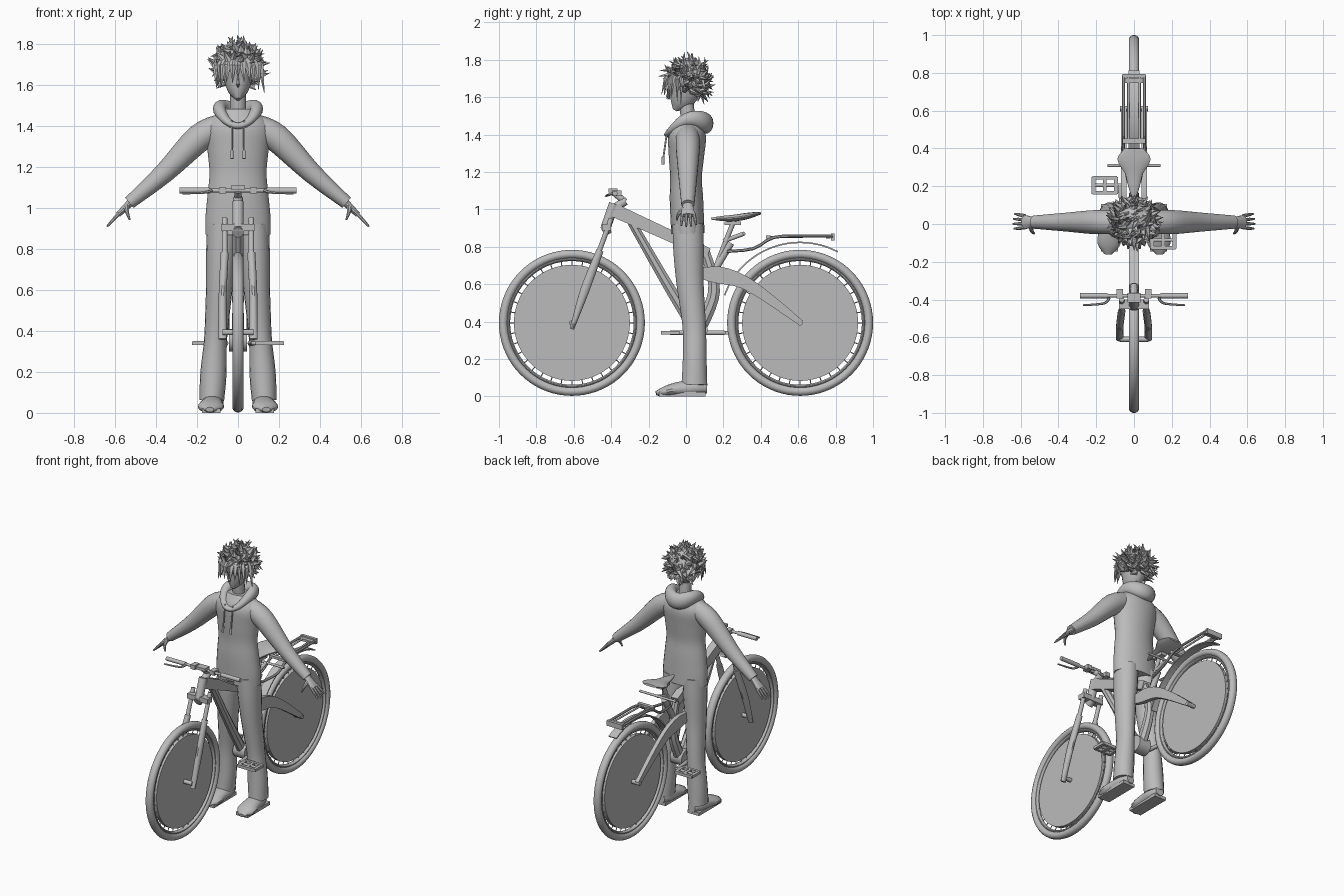
import bpy, bmesh, math, random
from mathutils import Vector as V

cube = bpy.data.objects.get("Cube")
if cube:
    bpy.data.objects.remove(cube)
random.seed(4)
X, Y, Z = V((1, 0, 0)), V((0, 1, 0)), V((0, 0, 1))
SIDES = (("left", 1), ("right", -1))
parts = []

grey = bpy.data.materials.new("plain grey")
grey.use_nodes = True
grey.diffuse_color = (.5, .5, .5, 1)
grey.node_tree.nodes["Principled BSDF"].inputs["Base Color"].default_value = grey.diffuse_color


def finish(name, bm):
    bmesh.ops.recalc_face_normals(bm, faces=bm.faces)
    mesh = bpy.data.meshes.new(name)
    bm.to_mesh(mesh)
    bm.free()
    mesh.materials.append(grey)
    part = bpy.data.objects.new(name, mesh)
    bpy.context.collection.objects.link(part)
    parts.append(part)


def along(values, t):
    """Smooth value at t through evenly spaced values; a lone number is constant."""
    if isinstance(values, float):
        return values
    last = len(values) - 1
    i = min(int(t * last), last - 1)
    u = t * last - i
    before, start, end, after = (values[max(0, min(last, i + k))] for k in (-1, 0, 1, 2))
    bend_in, bend_out = (end - before) / 2, (after - start) / 2
    ease = u * u * (3 - 2 * u)
    return start * (1 - ease) + end * ease + bend_in * (u * (1 - u) ** 2) - bend_out * (u * u * (1 - u))


def add_rings(bm, points, wides, deeps, axis, sides, closed=False):
    """Skin of elliptic rings; wide is the radius along the axis, deep across it."""
    count, rings = len(points), []
    grow = math.sqrt(2) if sides == 4 else 1
    for i, (point, wide, deep) in enumerate(zip(points, wides, deeps)):
        ahead = (i + 1) % count if closed else min(i + 1, count - 1)
        behind = i - 1 if closed else max(i - 1, 0)
        tangent = (points[ahead] - points[behind]).normalized()
        u = (axis - tangent * axis.dot(tangent)).normalized()
        w = tangent.cross(u)
        angles = [math.tau * (j + .5) / sides for j in range(sides)]
        rings.append([bm.verts.new(point + (u * wide * math.cos(a) + w * deep * math.sin(a)) * grow)
                      for a in angles])
    for i in range(count if closed else count - 1):
        low, high = rings[i], rings[(i + 1) % count]
        for j in range(sides):
            k = (j + 1) % sides
            bm.faces.new((low[j], low[k], high[k], high[j]))
    if not closed:
        bm.faces.new(rings[0])
        bm.faces.new(rings[-1])


def add_sweep(bm, path, wide, deep, axis, sides, steps):
    path = [V(p) for p in path]
    spots = [i / steps for i in range(steps + 1)]
    add_rings(bm, [along(path, t) for t in spots], [along(wide, t) for t in spots],
              [along(deep, t) for t in spots], axis, sides)


def sweep(name, path, wide, deep=None, axis=X, sides=12, steps=12):
    bm = bmesh.new()
    add_sweep(bm, path, wide, deep or wide, axis, sides, steps)
    finish(name, bm)


def rod(name, start, end, radius, sides=12):
    run = V(end) - V(start)
    sweep(name, (start, end), radius, axis=Y if abs(run.x) > abs(run.y) else X, sides=sides, steps=1)


def crossbar(name, reach, y, z, radius):
    rod(name, (-reach, y, z), (reach, y, z), radius, 32)


def box(name, centre, width, length, height):
    half = Y * length / 2
    sweep(name, (V(centre) - half, V(centre) + half), width / 2, height / 2, sides=4, steps=1)


def hoop(name, centre, radius, wide, deep):
    bm, count = bmesh.new(), 72
    angles = [math.tau * i / count for i in range(count)]
    add_rings(bm, [centre + (Y * math.cos(a) + Z * math.sin(a)) * radius for a in angles],
              [wide] * count, [deep] * count, X, 12, True)
    finish(name, bm)


# Wheels with short spokes round a solid disc
AXLE_Y, AXLE_Z = .61, .393
for label, y in (("front", -AXLE_Y), ("rear", AXLE_Y)):
    hub = V((0, y, AXLE_Z))
    hoop(label + "_tyre", hub, .367, .027, .024)
    hoop(label + "_rim", hub, .34, .016, .01)
    rod(label + "_disc", hub - X * .014, hub + X * .014, .31, 72)
    crossbar(label + "_axle", .075, y, AXLE_Z, .014)
    bm = bmesh.new()
    for i in range(36):
        a = math.tau * i / 36
        out = Y * math.cos(a) + Z * math.sin(a)
        add_sweep(bm, (hub + out * .3, hub + out * .336), .003, .003, X, 5, 1)
    finish(label + "_spokes", bm)

# Frame
sweep("top_tube", ((0, -.385, .995), (0, .12, .765)), .026, (.036, .028), sides=4, steps=1)
sweep("down_tube", ((0, -.29, .93), (0, -.1, .6), (0, .06, .34)), .028, (.025, .035), sides=8)
sweep("seat_column", ((0, .1, .78), (0, .15, .56), (0, .06, .34)), (.022, .034), (.028, .04), sides=8)
crossbar("motor", .045, .06, .355, .055)
rod("head_tube", (0, -.385, 1.03), (0, -.43, .9), .028)
rod("suspension_shock", (0, .24, .82), (0, .15, .67), .02)
rod("seat_post", (0, .26, .95), (0, .17, .72), .014)
box("seat_clamp", (0, .25, .925), .04, .09, .02)
crossbar("peg_bar", .14, .31, .87, .008)
rod("peg_bracket", (0, .31, .87), (0, .2, .83), .012)
sweep("saddle", ((0, .135, .95), (0, .27, .955), (0, .4, .98)), (.008, .03, .05, .09, .05),
      (.006, .016, .018, .007), sides=16)

# Handlebar, stem and lamp
BAR_Y, BAR_Z = -.38, 1.085
crossbar("handlebar", .285, BAR_Y, BAR_Z, .009)
rod("stem", (0, BAR_Y, BAR_Z), (0, -.325, 1.04), .018)
rod("steerer", (0, -.325, 1.045), (0, -.39, 1), .024)
box("display", (0, -.39, 1.1), .07, .05, .02)
box("fork_crown", (0, -.425, .905), .16, .05, .035)
rod("lamp", (0, -.445, .88), (0, -.41, .9), .028)

# Fork, swingarm, controls, pedals and rack rails on each side
CRANK_Y, CRANK_Z = .06, .34
for side, s in SIDES:
    rod(side + "_grip", (s * .14, BAR_Y, BAR_Z), (s * .285, BAR_Y, BAR_Z), .014)
    sweep(side + "_brake_lever", ((s * .13, -.39, BAR_Z), (s * .16, -.42, 1.075), (s * .27, -.43, 1.07)),
          (.008, .005), axis=Z, sides=6)
    box(side + "_brake_clamp", (s * .075, -.37, BAR_Z), .035, .05, .03)
    rod(side + "_fork_upper", (s * .065, -.4, .95), (s * .065, -.5, .68), .014)
    sweep(side + "_fork_lower", ((s * .065, -.46, .78), (s * .075, -.54, .57), (s * .075, -.61, .36)),
          .02, (.02, .025, .012))
    sweep(side + "_swingarm", ((s * .055, .08, .66), (s * .055, .31, .61), (s * .055, .615, .393)),
          .014, (.03, .045, .035, .025, .015), sides=4)
    pedal = V((s * .155, CRANK_Y - s * .145, CRANK_Z))
    rod(side + "_crank", (s * .06, CRANK_Y, CRANK_Z), (s * .075, pedal.y, CRANK_Z), .013)
    rod(side + "_pedal_axle", pedal - X * s * .09, pedal + X * s * .06, .009)
    for shift in (-1, 1):
        box(side + "_pedal_rail", pedal + Y * shift * .04, .13, .018, .02)
    for shift in (-1, 0, 1):
        box(side + "_pedal_bridge", pedal + X * shift * .06, .02, .09, .018)
    sweep(side + "_rack_rail", ((s * .03, .22, .775), (s * .055, .36, .79), (s * .055, .47, .85),
                                (s * .055, .63, .857), (s * .055, .785, .857)), .009, sides=8)
    rod(side + "_rack_inner_rail", (s * .03, .44, .85), (s * .03, .785, .857), .006)
for y in (.44, .76):
    box("rack_crossbar", (0, y, .853), .12, .025, .016)
box("tail_plate", (0, .785, .852), .12, .02, .035)
arc = [math.radians(62 + 7 * i) for i in range(15)]
sweep("rear_fender", [(0, AXLE_Y + .43 * math.cos(a), AXLE_Z + .43 * math.sin(a)) for a in arc],
      .03, .004, sides=4, steps=28)

# Hooded jacket
sweep("jacket", ((0, .01, .87), (0, 0, 1.17), (0, .01, 1.48)), (.09, .09, .09, .085, .095, .1, .06),
      (.16, .16, .15, .14, .15, .16, .08), axis=Y, sides=28, steps=24)
sweep("neck", ((0, .015, 1.44), (0, 0, 1.59)), .04, axis=Y)
bm, turns = bmesh.new(), [math.tau * i / 32 for i in range(32)]
fronts = [math.cos(a) for a in turns]
add_rings(bm, [V((.09 * math.sin(a), .005 - .1 * f, 1.48 - .03 * f - .05 * f * f)) for a, f in zip(turns, fronts)],
          [.036 - .02 * f for f in fronts], [.032 - .01 * f for f in fronts], Z, 14, True)
finish("hood", bm)

# Drawstrings, arms, hands, trousers and shoes on each side
for side, s in SIDES:
    rod(side + "_drawstring", (s * .03, -.1, 1.425), (s * .03, -.122, 1.27), .005)
    rod(side + "_string_tip", (s * .03, -.122, 1.28), (s * .03, -.124, 1.24), .008)
    sweep(side + "_sleeve", ((s * .08, .01, 1.4), (s * .19, .01, 1.34), (s * .36, .01, 1.17), (s * .53, .01, 1.025)),
          (.06, .065, .05, .035), (.06, .068, .05, .032), axis=Y, sides=18)
    sweep(side + "_palm", ((s * .515, .01, 1.035), (s * .585, .01, .967)), (.024, .04), (.02, .014), axis=Y)
    for k, reach in enumerate((.93, 1, .97, .85)):
        y = .021 * k - .02
        sweep(side + "_finger", ((s * .578, y, .975), (s * (.578 + .062 * reach), y * 1.25, .975 - .067 * reach)),
              (.01, .009, .005), axis=Y, sides=8)
    sweep(side + "_thumb", ((s * .545, -.01, 1.005), (s * .54, -.04, .975), (s * .528, -.05, .942)),
          (.014, .005), axis=Y, sides=8)
    sweep(side + "_trouser_leg", ((s * .075, .01, .92), (s * .09, .02, .63), (s * .11, .045, .35), (s * .128, .045, .06)),
          (.083, .083, .075, .068, .063, .065, .07), (.075, .074, .066, .06, .056, .064, .06),
          axis=Y, sides=18, steps=24)
    sweep(side + "_shoe", ((s * .12, .11, .045), (s * .128, -.03, .04), (s * .138, -.16, .016)),
          (.03, .052, .056, .062, .02), (.03, .042, .04, .03, .012), sides=16)
    box(side + "_sole", (s * .13, -.02, .011), .09, .25, .022)

# Head and nose
sweep("head", ((0, -.06, 1.53), (0, -.015, 1.61), (0, 0, 1.69), (0, 0, 1.775)), (.012, .06, .085, .095, .08, .02),
      (.01, .05, .07, .08, .07, .02), axis=Y, sides=20, steps=15)
sweep("nose", ((0, -.09, 1.635), (0, -.097, 1.605), (0, -.088, 1.588)), (.004, .011, .003), sides=6, steps=2)

# Spiky hair: a cap with tapering locks all over it
bm = bmesh.new()
bmesh.ops.create_icosphere(bm, subdivisions=3, radius=.1)
bmesh.ops.translate(bm, vec=(0, .02, 1.7), verts=bm.verts)


def add_lock(root, middle, tip, wide):
    add_sweep(bm, (root, middle, tip), (wide, wide * .8, .001), (wide * .6, wide * .5, .001),
              V((1, .3, .2)), 5, 2)


crown, count = V((0, .008, 1.685)), 150
for i in range(count):
    z = 1 - 1.75 * (i + .5) / count
    a, flat = i * 2.4, math.sqrt(1 - z * z)
    out = V((math.cos(a) * flat, math.sin(a) * flat, z))
    over_face = out.y < -.25 and z < .2 or out.y < .15 and z < -.5
    if not over_face:
        bend = V([random.uniform(-.3, .3) for axis in range(3)])
        tip = (out + bend).normalized() * random.uniform(.135, .162)
        add_lock(crown + out * .07, crown + out * .108, crown + tip, .024)
# Fringe over the forehead and locks beside the face
for i in range(-6, 7):
    a = math.radians(13 * i)
    out = X * math.sin(a) - Y * math.cos(a)
    low = 1.625 - .055 * abs(out.x) + random.uniform(-.012, .02)
    add_lock(Z * 1.74 + out * .07, Z * 1.695 + out * .112, Z * low + out * random.uniform(.105, .135), .021)
finish("hair", bm)

# Smooth shading with crisp edges
bpy.ops.object.select_all(action="DESELECT")
for part in parts:
    part.select_set(True)
bpy.context.view_layer.objects.active = parts[0]
bpy.ops.object.shade_smooth_by_angle(angle=math.radians(35))
